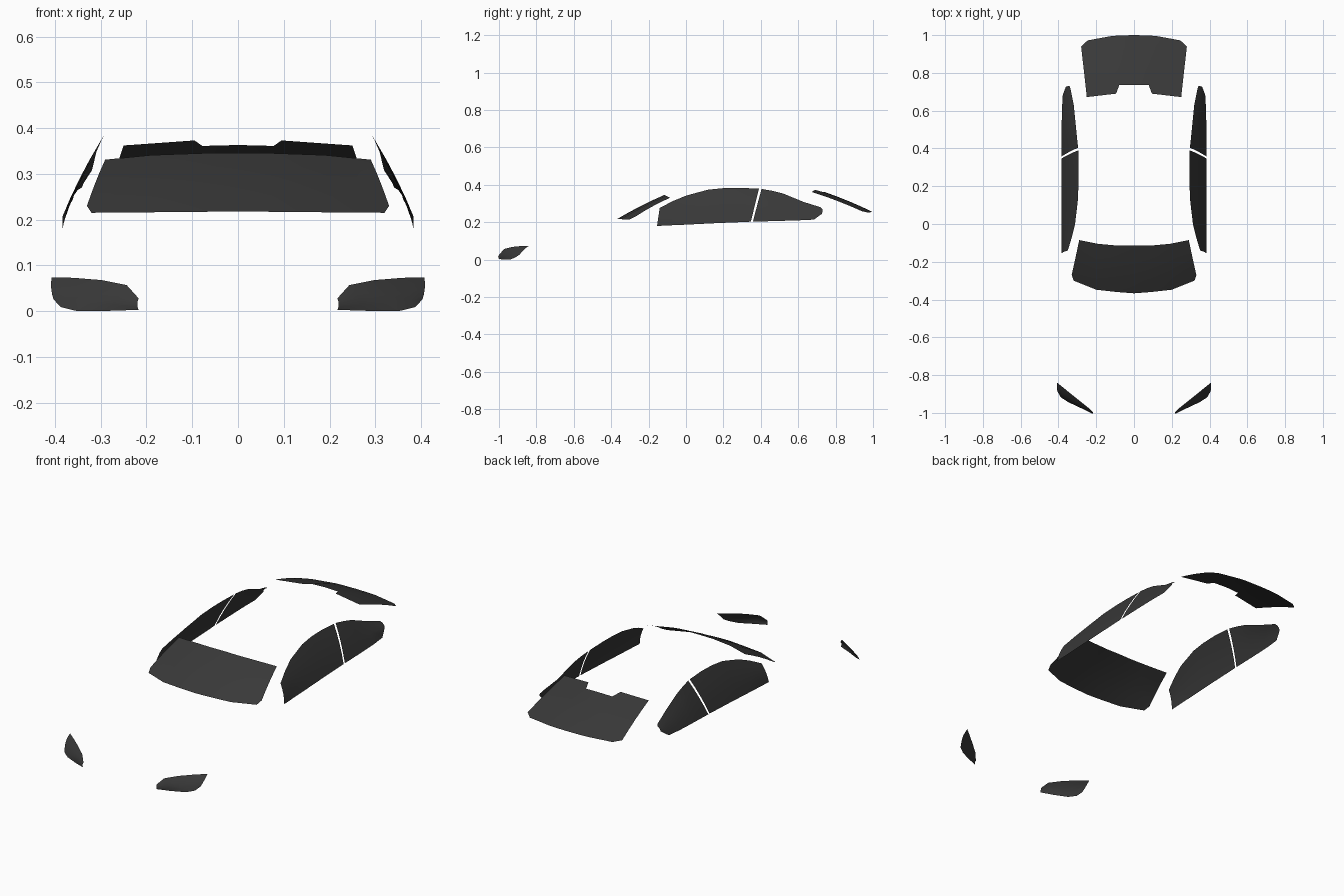
import bpy, bmesh
from mathutils import Vector

glass = bpy.data.materials.new("dark_tinted_glass")
glass.diffuse_color = (0.04, 0.04, 0.04, 1)


def pane(name, top, bottom, bulge, outward):
    """Sheet lofted from a top edge to a bottom edge, bowed by bulge, mirrored over x."""
    bulge, outward = Vector(bulge), Vector(outward)
    steps = 4
    bm = bmesh.new()
    cols = []
    for t, b in zip(top, bottom):
        t, b = Vector(t), Vector(b)
        col = []
        for i in range(steps + 1):
            f = i / steps
            col.append(bm.verts.new(t.lerp(b, f) + bulge * 4 * f * (1 - f)))
        cols.append(col)
    for a, b in zip(cols, cols[1:]):
        for i in range(steps):
            bm.faces.new((a[i], a[i + 1], b[i + 1], b[i]))
    bmesh.ops.remove_doubles(bm, verts=bm.verts[:], dist=0.0005)
    bm.normal_update()
    total = sum((f.normal * f.calc_area() for f in bm.faces), Vector())
    if total.dot(outward) < 0:
        bmesh.ops.reverse_faces(bm, faces=bm.faces[:])
    me = bpy.data.meshes.new(name)
    bm.to_mesh(me)
    bm.free()
    me.materials.append(glass)
    ob = bpy.data.objects.new(name, me)
    bpy.context.collection.objects.link(ob)
    mod = ob.modifiers.new("mirror", 'MIRROR')
    mod.use_clip = True
    bpy.ops.object.select_all(action='DESELECT')
    ob.select_set(True)
    bpy.context.view_layer.objects.active = ob
    bpy.ops.object.shade_smooth_by_angle()
    return ob


# windshield, last column is the clipped lower corner
pane("windshield",
     [(0, -.115, .346), (.08, -.115, .345), (.19, -.105, .341), (.29, -.085, .331), (.29, -.085, .331)],
     [(0, -.367, .218), (.09, -.36, .217), (.20, -.348, .216), (.32, -.30, .215), (.33, -.27, .23)],
     (0, -.002, .004), (0, -1, 1))

# rear window with a notch in its upper edge
pane("rear_window",
     [(0, .737, .363), (.078, .735, .361), (.095, .69, .373), (.25, .672, .362), (.25, .672, .362)],
     [(0, 1, .254), (.08, .998, .254), (.12, .995, .254), (.245, .972, .252), (.28, .94, .259)],
     (0, .002, .004), (0, 1, 1))

# side windows
pane("front_side_window",
     [(.35, -.14, .277), (.329, -.07, .313), (.312, 0, .342), (.298, .118, .374),
      (.294, .20, .382), (.293, .29, .384), (.295, .39, .379)],
     [(.383, -.155, .18), (.383, -.07, .184), (.383, 0, .187), (.383, .10, .192),
      (.383, .18, .196), (.383, .26, .199), (.383, .347, .203)],
     (.005, 0, .002), (1, 0, .5))
pane("rear_side_window",
     [(.296, .404, .378), (.302, .46, .368), (.308, .52, .353), (.319, .63, .308), (.337, .72, .28), (.341, .73, .27)],
     [(.383, .358, .203), (.383, .43, .205), (.383, .50, .207), (.382, .60, .210), (.377, .684, .214), (.36, .728, .246)],
     (.004, 0, .002), (1, 0, .5))

# headlights wrapping round the front corners
pane("headlight",
     [(.217, -.998, .028), (.243, -.972, .057), (.298, -.928, .068), (.36, -.878, .073), (.407, -.84, .074)],
     [(.217, -1, .003), (.28, -.975, .001), (.35, -.942, 0), (.387, -.918, .009), (.403, -.89, .026)],
     (.003, -.005, 0), (.5, -1, .3))
